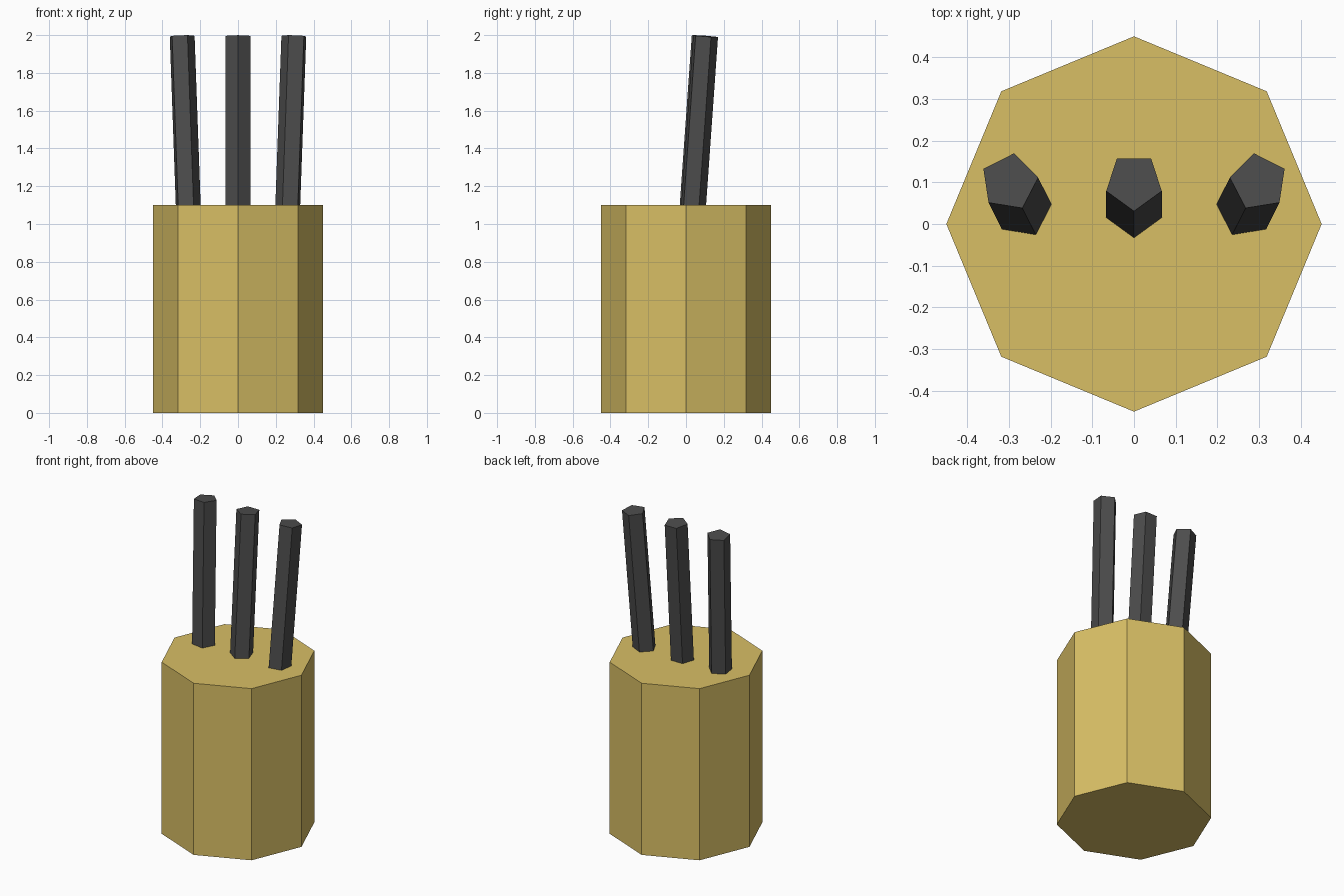
import bpy
import bmesh
import math
from mathutils import Matrix, Vector

if "Cube" in bpy.data.objects:
    bpy.data.objects.remove(bpy.data.objects["Cube"])


def make_material(name, color):
    mat = bpy.data.materials.new(name)
    mat.diffuse_color = (*color, 1.0)
    mat.use_nodes = True
    mat.node_tree.nodes["Principled BSDF"].inputs["Base Color"].default_value = mat.diffuse_color
    return mat


wood = make_material("tan_wood", (0.69, 0.52, 0.13))
black = make_material("dark_grey", (0.073, 0.073, 0.073))


def prism(name, sides, radius, length, first_angle, matrix, mat):
    """Flat-shaded prism, centred on its own z axis, first corner at first_angle."""
    bm = bmesh.new()
    bmesh.ops.create_cone(bm, cap_ends=True, segments=sides,
                          radius1=radius, radius2=radius, depth=length)
    v = bm.verts[:][0].co
    turn = first_angle - math.atan2(v.y, v.x)
    bm.transform(matrix @ Matrix.Rotation(turn, 4, 'Z'))
    mesh = bpy.data.meshes.new(name)
    bm.to_mesh(mesh)
    bm.free()
    mesh.materials.append(mat)
    obj = bpy.data.objects.new(name, mesh)
    bpy.context.collection.objects.link(obj)
    return obj


# Octagonal block, corners on the axes
prism("block", 8, 0.45, 1.1, 0.0, Matrix.Translation((0, 0, 0.55)), wood)

# Three five-sided handles leaning back, the outer two also leaning outwards
R = 0.07
for name, side in (("left_handle", -1), ("middle_handle", 0), ("right_handle", 1)):
    low = Vector((side * 0.267, 0.037, 1.1))
    high = Vector((side * 0.299, 0.1005, 1.9946))
    axis = (high - low).normalized()
    low -= axis * 0.05                      # sunk into the block
    heading = math.atan2(axis.y, axis.x)    # direction of lean
    tilt = math.acos(axis.z)
    m = (Matrix.Translation((low + high) / 2)
         @ Matrix.Rotation(heading, 4, 'Z')
         @ Matrix.Rotation(tilt, 4, 'Y'))
    # one corner faces away from the lean
    prism(name, 5, R, (high - low).length, math.pi, m, black)
